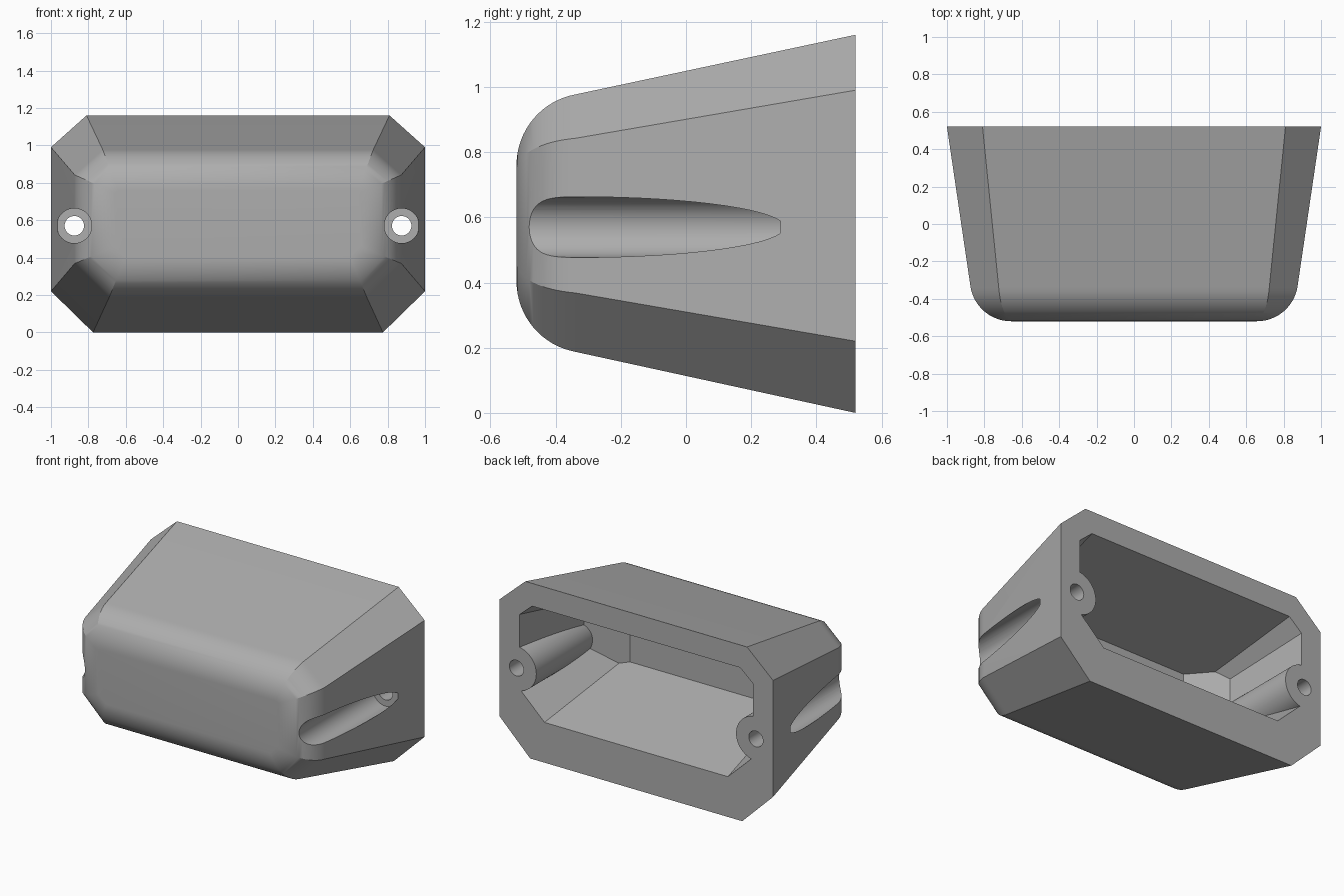
import bpy, bmesh, math
from mathutils import Vector

if "Cube" in bpy.data.objects:
    bpy.data.objects.remove(bpy.data.objects["Cube"])

BACK, FRONT = 0.52, -0.52
FILLET = 0.22
SCREW_X, SCREW_Z = 0.875, 0.57


def octagon_planes(top, bottom, drafts):
    """Edge normals and back distances of an octagon symmetric in x.
    top / bottom = the two ends of the right-hand chamfer."""
    (tx, tz), (sx, sz) = top
    (bx, bz), (_, cz) = bottom
    up = Vector((tz - sz, sx - tx)).normalized()
    dn = Vector((cz - bz, -(sx - bx))).normalized()
    dt, ds, dc, db, dbc = drafts
    right = [(up, up.dot(Vector(top[0])), dc), (Vector((1, 0)), sx, ds),
             (dn, dn.dot(Vector(bottom[0])), dbc)]
    left = [(Vector((-n.x, n.y)), d, s) for n, d, s in reversed(right)]
    return [(Vector((0, 1)), tz, dt)] + right + [(Vector((0, -1)), -bz, db)] + left


def ring(planes, y, fillet):
    """Octagon at depth y, drafted towards the front and rounded near it."""
    lines = []
    for n, d, slope in planes:
        a = math.atan(slope)
        off = d - slope * (BACK - y)
        if fillet and y < FRONT + fillet * (1 - math.sin(a)):
            s = min(1, (FRONT + fillet - y) / fillet)
            t = fillet * math.tan((math.pi / 2 - a) / 2)
            off = d - slope * (BACK - FRONT) - t + fillet * math.sqrt(1 - s * s)
        lines.append((n, off))
    pts = []
    for i, (n, d) in enumerate(lines):
        m, e = lines[(i + 1) % len(lines)]
        det = n.x * m.y - n.y * m.x
        pts.append((( d * m.y - e * n.y) / det, y, (n.x * e - m.x * d) / det))
    return pts


def loft(planes, ys, fillet=0):
    bm = bmesh.new()
    rings = [[bm.verts.new(p) for p in ring(planes, y, fillet)] for y in ys]
    for a, b in zip(rings, rings[1:]):
        for i in range(8):
            j = (i + 1) % 8
            bm.faces.new((a[i], a[j], b[j], b[i]))
    bm.faces.new(rings[0])
    bm.faces.new(rings[-1])
    bmesh.ops.recalc_face_normals(bm, faces=bm.faces)
    return bm


def to_object(bm, name):
    mesh = bpy.data.meshes.new(name)
    bm.to_mesh(mesh)
    bm.free()
    ob = bpy.data.objects.new(name, mesh)
    bpy.context.collection.objects.link(ob)
    return ob


def rod(name, side, radius, y0, y1):
    bpy.ops.mesh.primitive_cylinder_add(
        vertices=64, radius=radius, depth=y1 - y0,
        location=(side * SCREW_X, (y0 + y1) / 2, SCREW_Z),
        rotation=(math.pi / 2, 0, 0))
    ob = bpy.context.object
    ob.name = name
    return ob


def cut(target, cutter):
    mod = target.modifiers.new("cut", 'BOOLEAN')
    mod.operation, mod.solver, mod.object = 'DIFFERENCE', 'EXACT', cutter
    bpy.context.view_layer.objects.active = target
    bpy.ops.object.modifier_apply(modifier=mod.name)
    bpy.data.objects.remove(cutter)


# Outer shell: drafted octagon with a rounded front
outer = octagon_planes(((0.81, 1.16), (1.0, 0.99)), ((0.775, 0.0), (1.0, 0.22)),
                       (0.213, 0.147, 0.226, 0.218, 0.226))
arc = [FRONT + FILLET * (1 - math.cos(math.radians(a))) for a in range(0, 81, 5)]
arc = [y for y in arc if y < FRONT + FILLET * 0.88]
housing = to_object(loft(outer, arc + [BACK], FILLET), "housing")

# Cavity: similar octagon with slanted front corners
inner = octagon_planes(((0.76, 1.01), (0.853, 0.93)), ((0.67, 0.266), (0.853, 0.44)),
                       (0.213, 0.147, 0.226, 0.218, 0.226))
bm = loft(inner, [-0.2, BACK + 0.02])
for side in (-1, 1):
    bmesh.ops.bisect_plane(bm, geom=bm.verts[:] + bm.edges[:] + bm.faces[:],
                           plane_co=(side * 0.55, -0.2, 0),
                           plane_no=(side * 0.17, -0.23, 0), clear_outer=True)
    bmesh.ops.holes_fill(bm, edges=[e for e in bm.edges if e.is_boundary])
bmesh.ops.recalc_face_normals(bm, faces=bm.faces)
cavity = to_object(bm, "cavity_cutter")

# Screw posts stay solid inside the cavity
for side in (-1, 1):
    cut(cavity, rod("screw_post", side, 0.145, -0.7, 0.7))
cut(housing, cavity)

# Screw recesses from the front and through holes
for side in (-1, 1):
    cut(housing, rod("recess_cutter", side, 0.093, -0.7, 0.29))
    cut(housing, rod("hole_cutter", side, 0.052, 0.1, 0.7))

# Finish
grey = bpy.data.materials.new("plain grey")
grey.diffuse_color = (0.42, 0.42, 0.42, 1)
grey.use_nodes = True
grey.node_tree.nodes["Principled BSDF"].inputs["Base Color"].default_value = grey.diffuse_color
housing.data.materials.clear()
housing.data.materials.append(grey)
for p in housing.data.polygons:
    p.material_index = 0
bpy.ops.object.select_all(action='DESELECT')
housing.select_set(True)
bpy.context.view_layer.objects.active = housing
bpy.ops.object.shade_smooth_by_angle(angle=math.radians(25))
